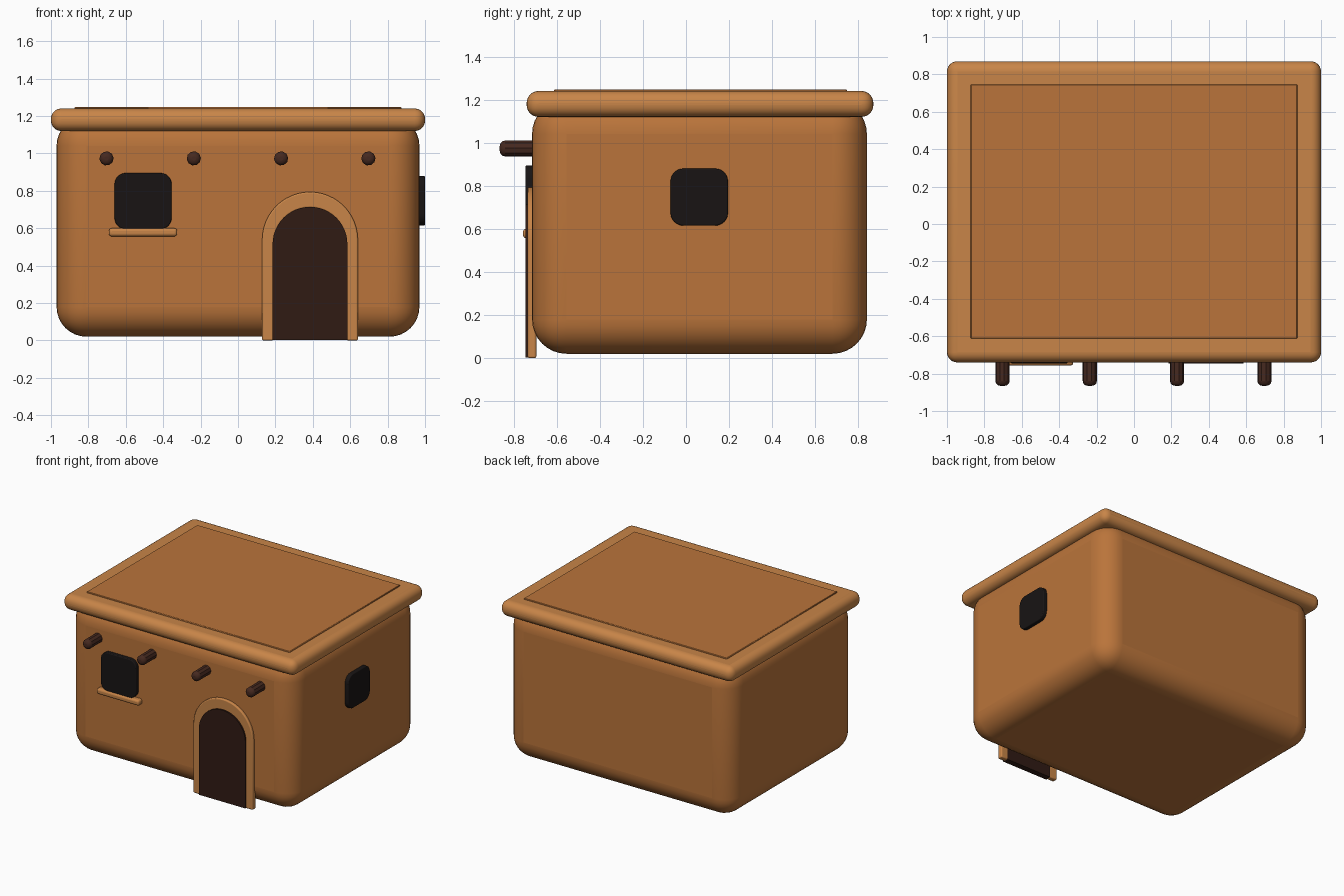
import bpy, bmesh, math
from mathutils import Matrix

if "Cube" in bpy.data.objects:
    bpy.data.objects.remove(bpy.data.objects["Cube"])


def material(name, rgb):
    m = bpy.data.materials.new(name)
    m.diffuse_color = (*rgb, 1)
    m.use_nodes = True
    m.node_tree.nodes["Principled BSDF"].inputs["Base Color"].default_value = m.diffuse_color
    return m


CLAY = material("clay", (0.49, 0.175, 0.043))
TRIM = material("trim", (0.58, 0.235, 0.065))
WOOD = material("wood", (0.06, 0.022, 0.014))
DOOR = material("door_wood", (0.03, 0.011, 0.007))
DARK = material("dark", (0.009, 0.007, 0.007))


def finish(name, bm, mat, bevel, segments):
    bmesh.ops.recalc_face_normals(bm, faces=bm.faces)
    me = bpy.data.meshes.new(name)
    bm.to_mesh(me)
    bm.free()
    ob = bpy.data.objects.new(name, me)
    bpy.context.collection.objects.link(ob)
    me.materials.append(mat)
    if bevel:
        mod = ob.modifiers.new("round", 'BEVEL')
        mod.width, mod.segments = bevel, segments
        mod.limit_method, mod.angle_limit = 'ANGLE', math.radians(40)
    bpy.ops.object.select_all(action='DESELECT')
    ob.select_set(True)
    bpy.context.view_layer.objects.active = ob
    bpy.ops.object.shade_smooth_by_angle(angle=math.radians(35))
    return ob


def box(name, lo, hi, mat, bevel=0.0, segments=4):
    bm = bmesh.new()
    bmesh.ops.create_cube(bm, size=1)
    for v in bm.verts:
        v.co = [a + (c + 0.5) * (b - a) for a, b, c in zip(lo, hi, v.co)]
    return finish(name, bm, mat, bevel, segments)


def slab(name, outline, y0, y1, mat, bevel=0.0, turn=0):
    """Extrude an x-z outline from y0 to y1, optionally turned about z."""
    bm = bmesh.new()
    face = bm.faces.new([bm.verts.new((x, y0, z)) for x, z in outline])
    ext = bmesh.ops.extrude_face_region(bm, geom=[face])["geom"]
    for v in ext:
        if isinstance(v, bmesh.types.BMVert):
            v.co.y = y1
    bmesh.ops.rotate(bm, verts=bm.verts, matrix=Matrix.Rotation(turn, 3, 'Z'))
    return finish(name, bm, mat, bevel, 3)


def arch(cx, r, base, spring, n=24):
    arc = [(cx + r * math.cos(math.pi * i / n), spring + r * math.sin(math.pi * i / n))
           for i in range(n + 1)]
    return [(cx + r, base)] + arc + [(cx - r, base)]


def rounded_rect(x0, x1, z0, z1, r, n=6):
    pts = []
    corners = [(x1 - r, z1 - r), (x0 + r, z1 - r), (x0 + r, z0 + r), (x1 - r, z0 + r)]
    for k, (cx, cz) in enumerate(corners):
        for i in range(n + 1):
            a = math.pi / 2 * (k + i / n)
            pts.append((cx + r * math.cos(a), cz + r * math.sin(a)))
    return pts


# Walls and flat roof
box("walls", (-0.97, -0.715, 0.02), (0.97, 0.84, 1.20), CLAY, 0.16, 8)
box("roof_rim", (-1, -0.74, 1.12), (1, 0.87, 1.24), TRIM, 0.055, 6)
box("roof_panel", (-0.873, -0.613, 1.19), (0.873, 0.747, 1.248), CLAY, 0.004, 1)

# Arched doorway: frame strip around a dark door
slab("door_frame", arch(0.385, 0.256, 0.0, 0.538) + arch(0.385, 0.195, 0.0, 0.515)[::-1],
     -0.735, -0.695, TRIM, 0.008)
slab("door", arch(0.385, 0.2, 0.003, 0.514), -0.745, -0.70, DOOR)

# Windows and sill
slab("front_window", rounded_rect(-0.66, -0.355, 0.595, 0.895, 0.06), -0.745, -0.69, DARK, 0.006)
slab("side_window", rounded_rect(-0.072, 0.195, 0.615, 0.88, 0.06), -1.0, -0.945, DARK, 0.006,
     turn=math.pi / 2)
box("window_sill", (-0.69, -0.757, 0.556), (-0.325, -0.69, 0.6), TRIM, 0.015, 3)

# Projecting roof beams
for i in range(4):
    bm = bmesh.new()
    place = Matrix.Translation((-0.703 + i * 0.4667, -0.755, 0.973)) @ Matrix.Rotation(math.pi / 2, 4, 'X') \
        @ Matrix.Rotation(math.pi / 8, 4, 'Z')
    bmesh.ops.create_cone(bm, cap_ends=True, segments=10, radius1=0.038, radius2=0.038,
                          depth=0.22, matrix=place)
    beam = finish(f"roof_beam_{i + 1}", bm, WOOD, 0.025, 3)
